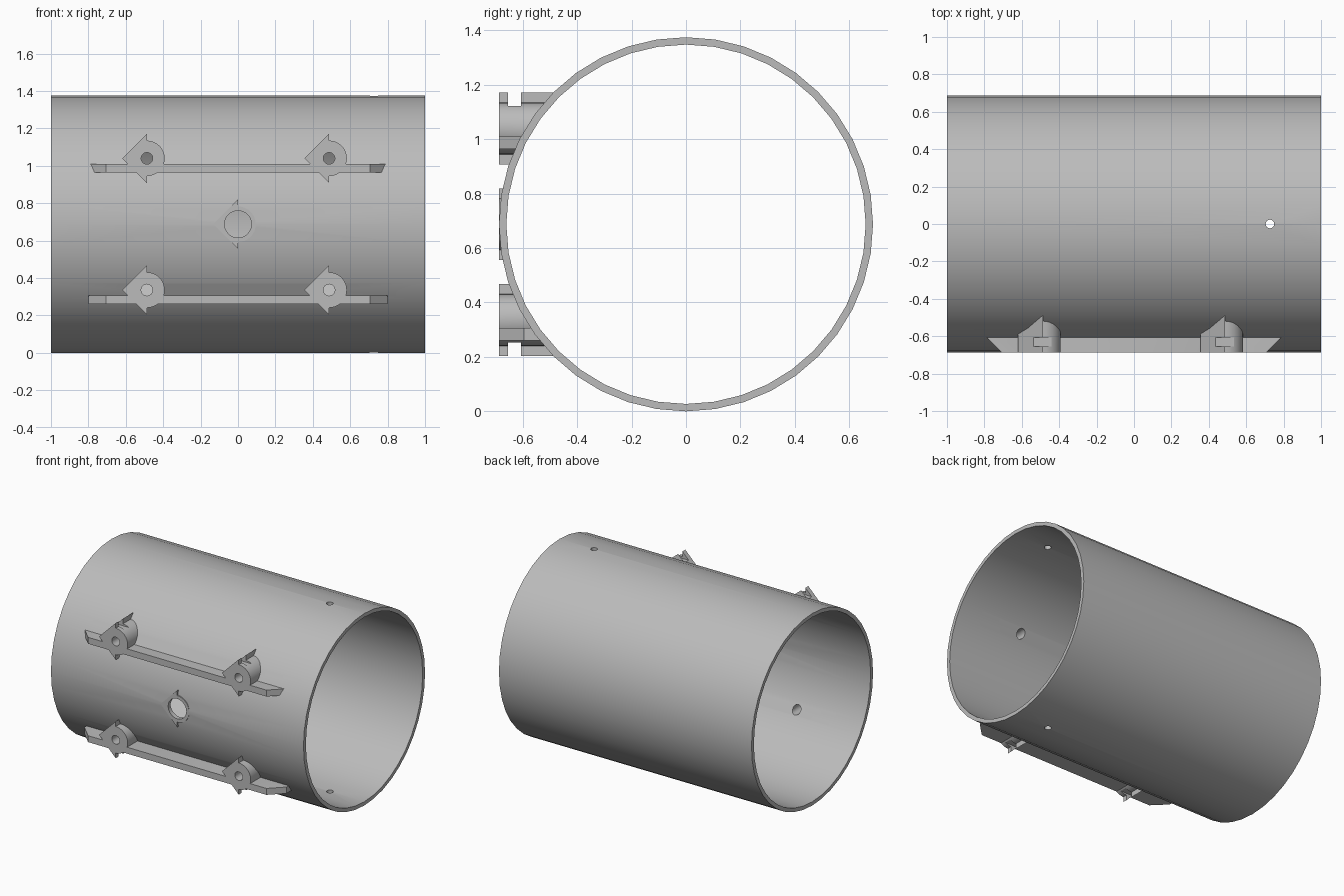
import bpy, bmesh, math
from mathutils import Matrix

cube = bpy.data.objects.get("Cube")
if cube:
    bpy.data.objects.remove(cube)

R, WALL, FRONT = 0.6875, 0.027, -0.6875
LUG_X, LUG_UP = 0.487, 0.352      # lug offsets from the tube axis
RAIL_H = 0.046

gray = bpy.data.materials.new("plain gray")
gray.use_nodes = True
tone = (0.5, 0.5, 0.5, 1)
gray.diffuse_color = tone
gray.node_tree.nodes["Principled BSDF"].inputs["Base Color"].default_value = tone


def new_object(name, bm, helper=False):
    bmesh.ops.recalc_face_normals(bm, faces=bm.faces)
    mesh = bpy.data.meshes.new(name)
    bm.to_mesh(mesh)
    bm.free()
    mesh.materials.append(gray)
    ob = bpy.data.objects.new(name, mesh)
    bpy.context.collection.objects.link(ob)
    ob.hide_render = helper
    ob.hide_viewport = helper
    return ob


def prism(name, points, direction, helper=False):
    """Extrude a closed outline of 3D points along a direction."""
    bm = bmesh.new()
    face = bm.faces.new([bm.verts.new(p) for p in points])
    out = bmesh.ops.extrude_face_region(bm, geom=[face])
    bmesh.ops.translate(bm, vec=direction,
                        verts=[v for v in out["geom"] if isinstance(v, bmesh.types.BMVert)])
    return new_object(name, bm, helper)


def circle(radius, sides, start=0.0, sweep=2 * math.pi, closed=True):
    steps = sides if closed else sides + 1
    return [(radius * math.cos(start + sweep * i / sides),
             radius * math.sin(start + sweep * i / sides)) for i in range(steps)]


def cut(ob, *cutters):
    for c in cutters:
        mod = ob.modifiers.new("cut", "BOOLEAN")
        mod.operation = "DIFFERENCE"
        mod.solver = "EXACT"
        mod.object = c


def front_drill(name, x, z, radius, sides=24):
    pts = [(x + u, -0.8, z + v) for u, v in circle(radius, sides)]
    return prism(name, pts, (0, 0.45, 0), True)


def lug(name, x, z):
    """Pointed half diamond on one side, round half on the other."""
    outline = [(0, 0.132), (-0.132, 0), (0, -0.132)]
    outline += circle(0.095, 16, -math.pi / 2, math.pi, False)
    return prism(name, [(x + u, FRONT, z + v) for u, v in outline], (0, 0.27, 0))


# Helpers: bore of the tube and the vertical pin hole
bore = prism("bore_cutter", [(-1.1, u, R + v) for u, v in circle(R - WALL, 40)],
             (2.2, 0, 0), True)
core = prism("core_cutter", [(-1.1, u, R + v) for u, v in circle(R - WALL / 2, 40)],
             (2.2, 0, 0), True)
pin = prism("pin_cutter", [(0.727 + u, v, -0.2) for u, v in circle(0.023, 20)],
            (0, 0, 1.8), True)
centre_drill = front_drill("centre_drill", 0, R, 0.072, 32)

# Tube
tube = prism("tube", [(-1, u, R + v) for u, v in circle(R, 40)], (2, 0, 0))
cut(tube, bore, pin, centre_drill)

# Centre boss, nearly flush with the tube
boss = lug("centre_boss", 0, R)
cut(boss, core, centre_drill)

for level, side in (("upper", 1), ("lower", -1)):
    z = R + side * LUG_UP
    # Rail with chamfered ends
    half = [(0.706, FRONT), (0.8, -0.595), (0.8, -0.45)]
    outline = half + [(-x, y) for x, y in reversed(half)]
    base = z - 0.075
    rail = prism(level + "_rail", [(x, y, base) for x, y in outline], (0, 0, RAIL_H))
    cut(rail, core)
    # Lugs with a strap slot on their outer tip and a through hole
    for hand, x in (("left", LUG_X), ("right", -LUG_X)):
        name = level + "_" + hand
        drill = front_drill(name + "_drill", x, z, 0.031)
        edge = z + side * 0.082
        slot = prism(name + "_slot_cutter",
                     [(x + u, y, edge) for u, y in
                      ((-0.2, -0.655), (0.2, -0.655), (0.2, -0.607), (-0.2, -0.607))],
                     (0, 0, side * 0.2), True)
        piece = lug(name + "_lug", x, z)
        cut(piece, core, slot, drill)
        cut(tube, drill)
        cut(rail, drill)

# Apply the cuts, then shade round surfaces smooth and keep edges sharp
bpy.context.view_layer.update()
graph = bpy.context.evaluated_depsgraph_get()
solids = [o for o in bpy.context.collection.objects if o.type == "MESH" and o.modifiers
          and not o.hide_render]
meshes = [bpy.data.meshes.new_from_object(o.evaluated_get(graph)) for o in solids]
for ob, mesh in zip(solids, meshes):
    ob.modifiers.clear()
    ob.data = mesh
    mesh.name = ob.name
for ob in [o for o in bpy.context.collection.objects if o.name.endswith(("_cutter", "_drill"))]:
    bpy.data.objects.remove(ob)
bpy.ops.object.select_all(action="DESELECT")
for ob in solids:
    ob.select_set(True)
bpy.context.view_layer.objects.active = tube
bpy.ops.object.shade_smooth_by_angle(angle=math.radians(25))
